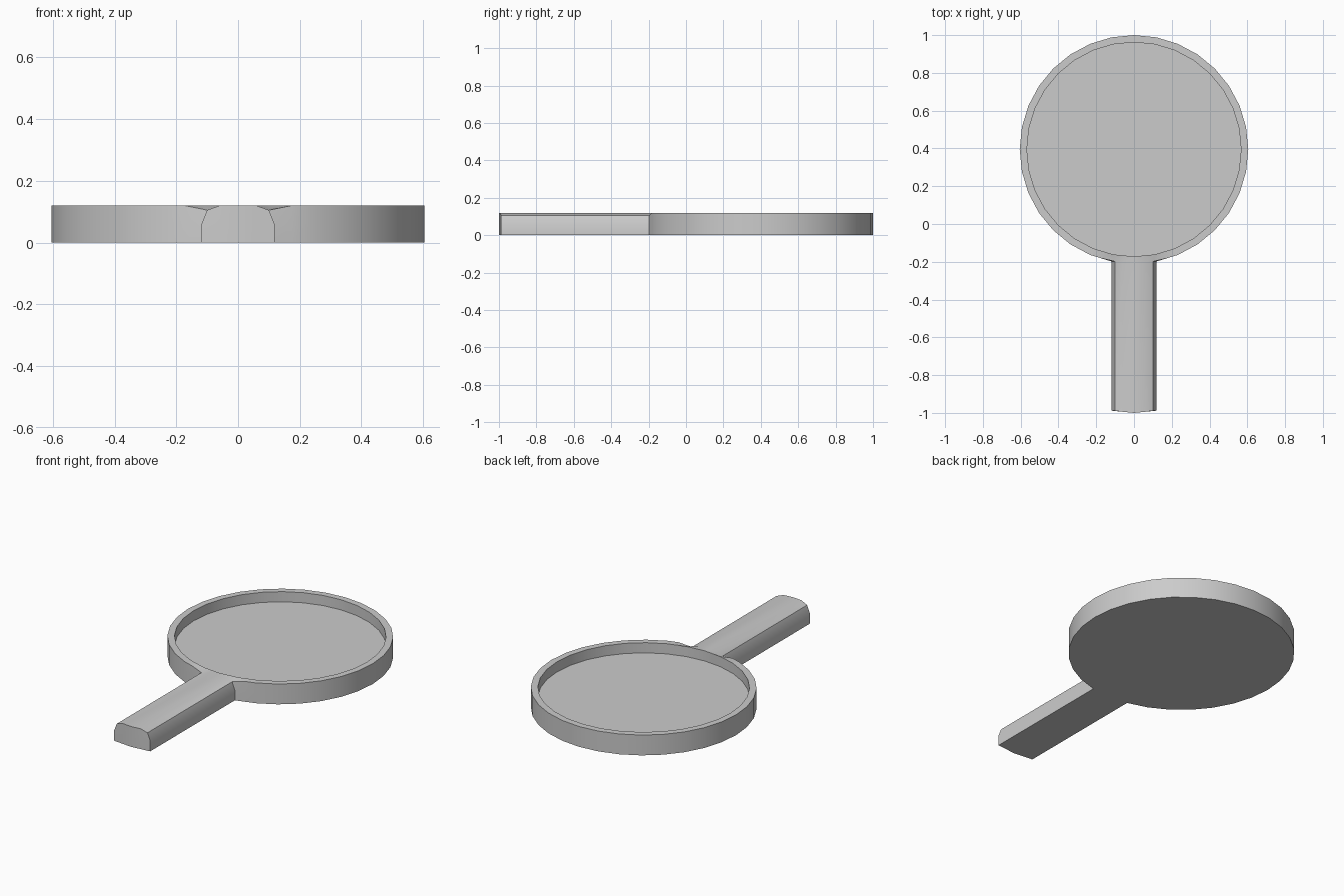
import bpy
import bmesh
from math import sin, cos, tau, radians
from mathutils import Vector

cube = bpy.data.objects.get("Cube")
if cube:
    bpy.data.objects.remove(cube)

SIDES = 32
CENTRE_Y = 0.395
OUTER, INNER = 0.605, 0.567
HEIGHT, FLOOR_Z = 0.12, 0.06
HANDLE_LENGTH = 0.79

# Half steps around the pan, counted from the handle: all corners,
# plus edge midpoints beside the handle joint
STEPS = [k for k in range(-SIDES + 1, SIDES + 1) if k % 2 == 0 or abs(k) in (1, 3)]


def rim_point(k, radius, z):
    if k % 2:
        return (rim_point(k - 1, radius, z) + rim_point(k + 1, radius, z)) / 2
    a = tau * k / (2 * SIDES)
    return Vector((radius * sin(a), CENTRE_Y - radius * cos(a), z))


bm = bmesh.new()


def ring(radius, z):
    return {k: bm.verts.new(rim_point(k, radius, z)) for k in STEPS}


def bridge(low, high):
    faces = {}
    for k, n in zip(STEPS, STEPS[1:] + STEPS[:1]):
        faces[k] = bm.faces.new((low[k], low[n], high[n], high[k]))
    return faces


# Round pan: outer wall, rim, inner wall, floor and underside
base = ring(OUTER, 0)
middle = ring(OUTER, HEIGHT / 2)
lip = ring(OUTER, HEIGHT)
inner_lip = ring(INNER, HEIGHT)
floor = ring(INNER, FLOOR_Z)
walls = [bridge(base, middle), bridge(middle, lip)]
bridge(lip, inner_lip)
bridge(inner_lip, floor)
bm.faces.new([floor[k] for k in STEPS])
bm.faces.new([base[k] for k in reversed(STEPS)])

# Dip the lip at both edges of the handle for its rounded shoulders
for k in (-2, 2):
    lip[k].co.x *= 0.85
    lip[k].co.z = 0.105

# Handle: pull the front wall faces forward
front = [wall[k] for wall in walls for k in range(-2, 2)]
pulled = bmesh.ops.extrude_face_region(bm, geom=front)["geom"]
ends = [v for v in pulled if isinstance(v, bmesh.types.BMVert)]
bmesh.ops.translate(bm, verts=ends, vec=(0, -HANDLE_LENGTH, 0))
bmesh.ops.delete(bm, geom=[f for f in front if f.is_valid], context="FACES")
bmesh.ops.recalc_face_normals(bm, faces=bm.faces)

mesh = bpy.data.meshes.new("pan_with_handle")
bm.to_mesh(mesh)
bm.free()
pan = bpy.data.objects.new("pan_with_handle", mesh)
bpy.context.collection.objects.link(pan)

# Plain grey finish
grey = bpy.data.materials.new("plain_grey")
grey.use_nodes = True
colour = (0.6, 0.6, 0.6, 1)
grey.diffuse_color = colour
grey.node_tree.nodes["Principled BSDF"].inputs["Base Color"].default_value = colour
mesh.materials.append(grey)

bpy.context.view_layer.objects.active = pan
pan.select_set(True)
bpy.ops.object.shade_smooth_by_angle(angle=radians(30))
